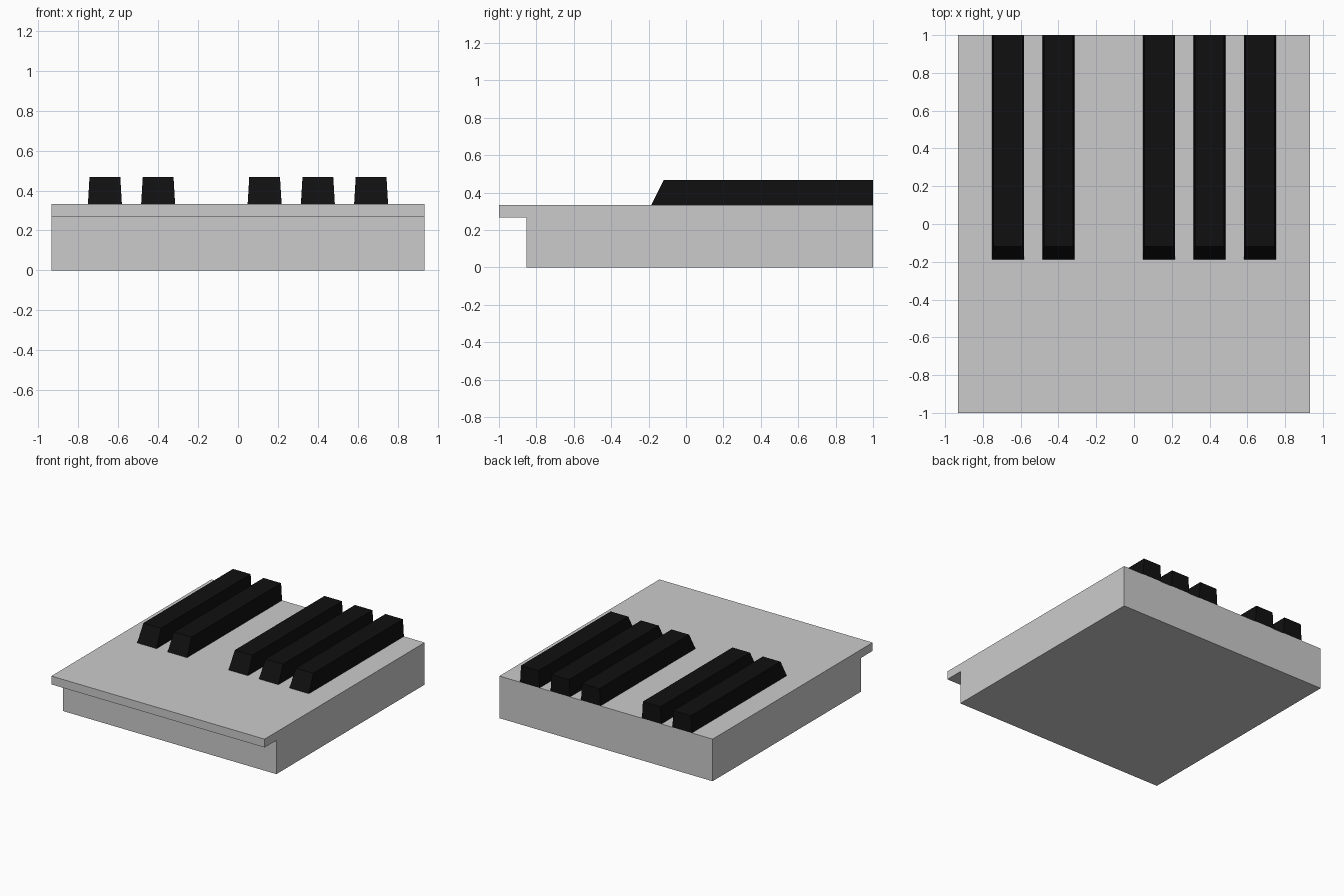
import bpy

if "Cube" in bpy.data.objects:
    bpy.data.objects.remove(bpy.data.objects["Cube"])

BLACK = bpy.data.materials.new("black")
BLACK.diffuse_color = (0.005, 0.005, 0.005, 1)
BLACK.use_nodes = True
BLACK.node_tree.nodes["Principled BSDF"].inputs["Base Color"].default_value = BLACK.diffuse_color


def loft(name, start, end, material=None):
    """Solid between two matching outlines, both counter-clockwise seen from +x."""
    n = len(start)
    faces = [list(range(n))[::-1], list(range(n, 2 * n))]
    faces += [(i, (i + 1) % n, n + (i + 1) % n, n + i) for i in range(n)]
    mesh = bpy.data.meshes.new(name)
    mesh.from_pydata(start + end, [], faces)
    if material:
        mesh.materials.append(material)
    obj = bpy.data.objects.new(name, mesh)
    bpy.context.collection.objects.link(obj)
    return obj


# White key bed: side profile with an overhanging front lip
W, TOP = 0.933, 0.333
profile = [(-1, 0.267), (-0.853, 0.267), (-0.853, 0), (1, 0), (1, TOP), (-1, TOP)]
loft("white_key_bed", [(-W, y, z) for y, z in profile], [(W, y, z) for y, z in profile])

# Black keys: tapered bars with a sloped front, centred on white key boundaries
key_profile = [(-0.187, TOP, 0.085), (1, TOP, 0.085), (1, 0.467, 0.077), (-0.12, 0.467, 0.077)]
for i, slot in enumerate((-2.5, -1.5, 0.5, 1.5, 2.5)):
    x = slot * 2 * W / 7
    loft(f"black_key_{i + 1}",
         [(x - h, y, z) for y, z, h in key_profile],
         [(x + h, y, z) for y, z, h in key_profile], BLACK)
